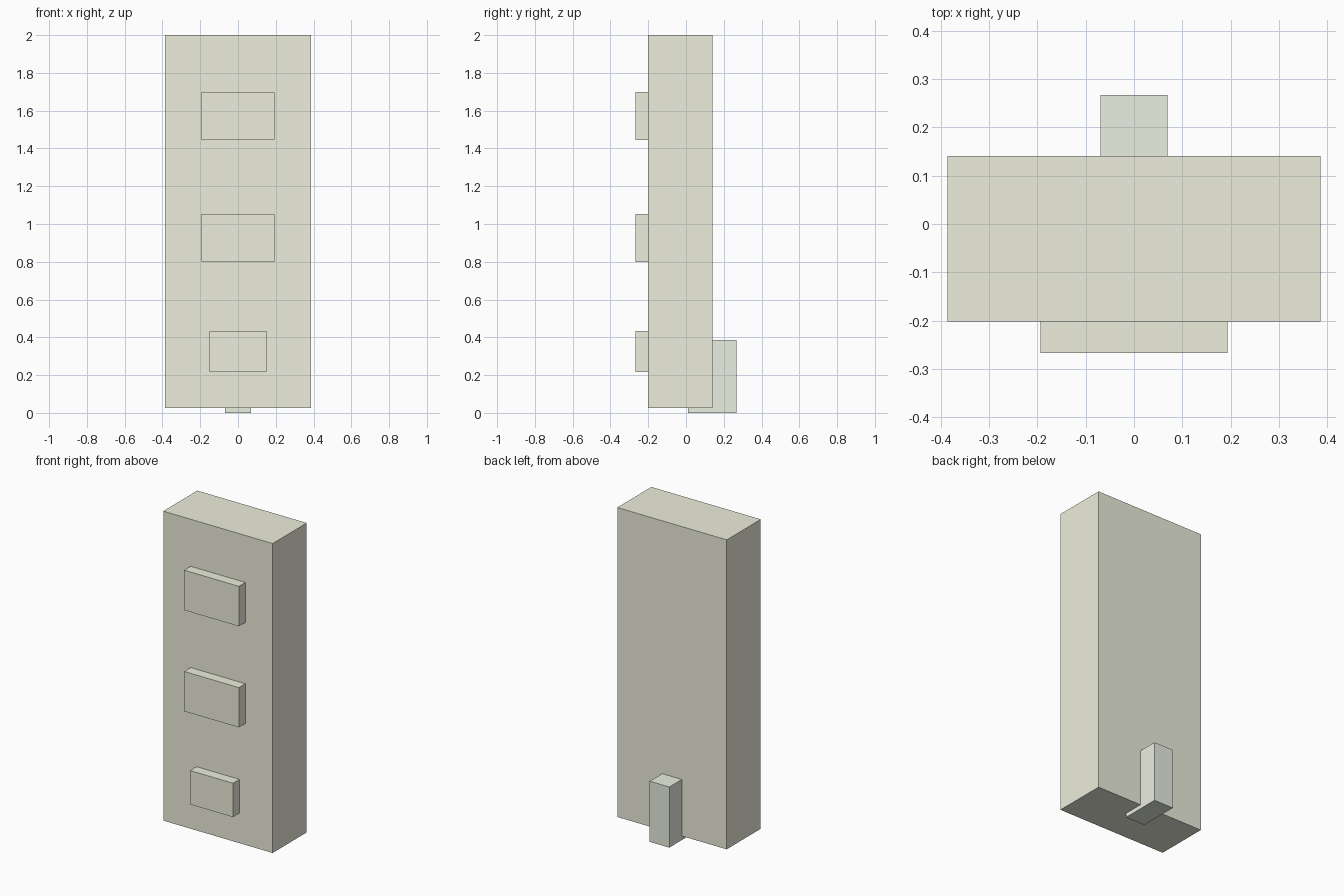
import bpy
import bmesh
from mathutils import Vector

if "Cube" in bpy.data.objects:
    bpy.data.objects.remove(bpy.data.objects["Cube"])


def material(name, color):
    mat = bpy.data.materials.new(name)
    mat.diffuse_color = color
    mat.use_nodes = True
    mat.node_tree.nodes["Principled BSDF"].inputs["Base Color"].default_value = mat.diffuse_color
    return mat


def box(name, lo, hi, mat):
    """Axis-aligned box between two opposite corners."""
    lo, hi = Vector(lo), Vector(hi)
    bm = bmesh.new()
    bmesh.ops.create_cube(bm, size=1.0)
    bmesh.ops.scale(bm, vec=hi - lo, verts=bm.verts)
    mesh = bpy.data.meshes.new(name)
    bm.to_mesh(mesh)
    bm.free()
    obj = bpy.data.objects.new(name, mesh)
    obj.location = (lo + hi) / 2
    bpy.context.collection.objects.link(obj)
    mesh.materials.append(mat)
    return obj


cream = material("cream", (0.85, 0.86, 0.72, 1))
pale_green = material("pale_green", (0.82, 0.86, 0.75, 1))

FRONT, BACK = -0.202, 0.141

# Tall main slab, raised slightly off the ground
box("main_slab", (-0.386, FRONT, 0.026), (0.386, BACK, 2.0), cream)

# Raised panels on the front: half width, bottom, top
panels = {
    "lower_panel": (0.151, 0.217, 0.433),
    "middle_panel": (0.193, 0.80, 1.054),
    "upper_panel": (0.193, 1.445, 1.70),
}
for name, (half, bottom, top) in panels.items():
    box(name, (-half, -0.267, bottom), (half, FRONT, top), cream)

# Rear support post, reaching partly under and into the slab
box("rear_post", (-0.069, 0.01, 0.0), (0.069, 0.267, 0.387), pale_green)
